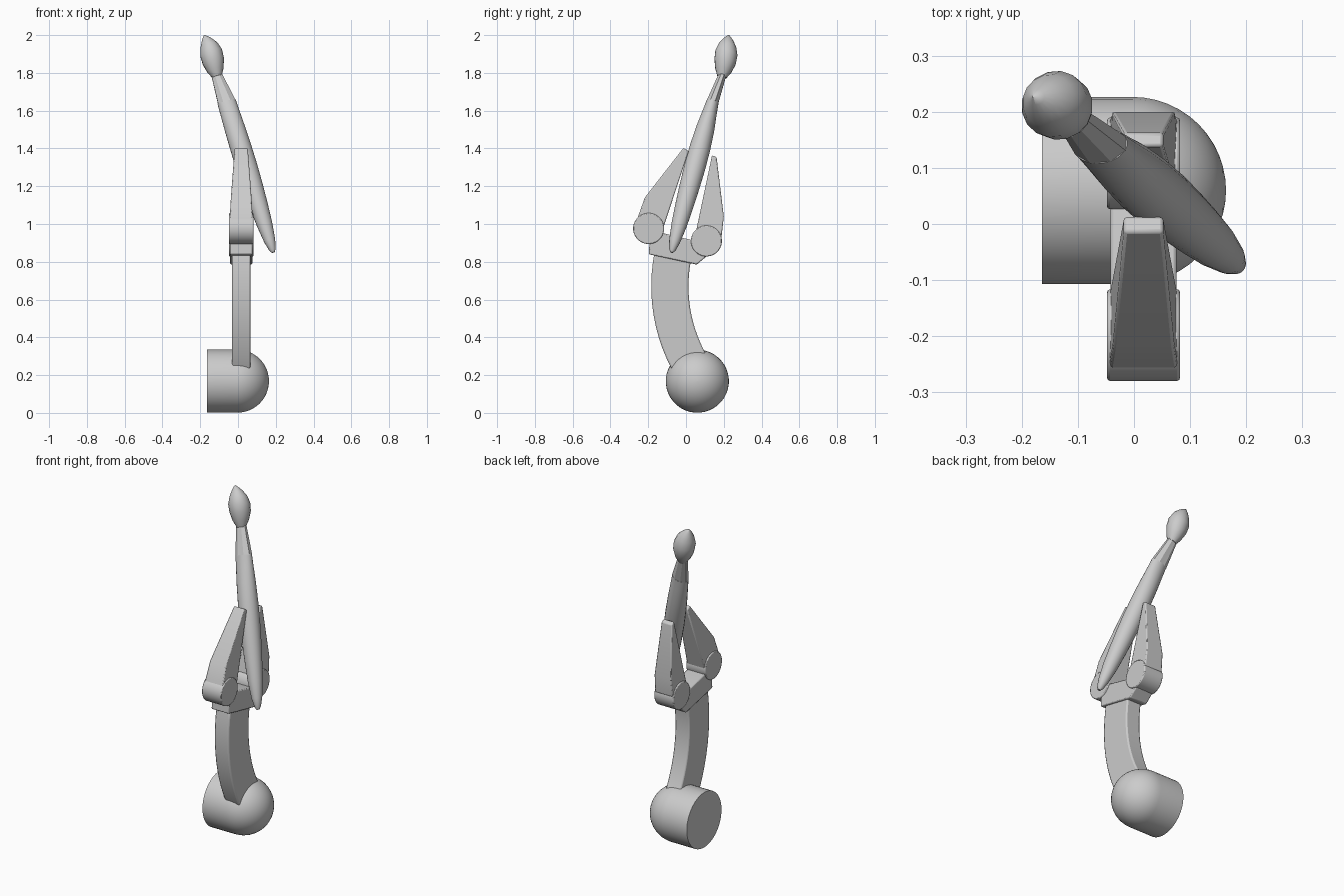
import bpy, bmesh, math
from mathutils import Vector

if "Cube" in bpy.data.objects:
    bpy.data.objects.remove(bpy.data.objects["Cube"])

CX = 0.017  # mid-plane of the arm and gripper


def finish(name, bm, bevel=0.0, segs=2, angle=35):
    bmesh.ops.recalc_face_normals(bm, faces=bm.faces)
    me = bpy.data.meshes.new(name)
    bm.to_mesh(me)
    bm.free()
    ob = bpy.data.objects.new(name, me)
    bpy.context.collection.objects.link(ob)
    if bevel:
        m = ob.modifiers.new("bevel", 'BEVEL')
        m.width, m.segments = bevel, segs
        m.limit_method, m.angle_limit = 'ANGLE', math.radians(30)
    bpy.ops.object.select_all(action='DESELECT')
    ob.select_set(True)
    bpy.context.view_layer.objects.active = ob
    bpy.ops.object.shade_smooth_by_angle(angle=math.radians(angle))
    return ob


def loft(name, rings, axis, side, n=32, **kw):
    """rings: (centre, radius along side, radius across)"""
    bm = bmesh.new()
    axis = Vector(axis).normalized()
    u = Vector(side)
    u = (u - axis * u.dot(axis)).normalized()
    v = axis.cross(u)
    prev = first = None
    for c, a, b in rings:
        ring = []
        for i in range(n):
            t = 2 * math.pi * (i + 0.5) / n
            ring.append(bm.verts.new(Vector(c) + u * a * math.cos(t) + v * b * math.sin(t)))
        if prev:
            for i in range(n):
                j = (i + 1) % n
                bm.faces.new((prev[i], prev[j], ring[j], ring[i]))
        first = first or ring
        prev = ring
    bm.faces.new(first)
    bm.faces.new(prev)
    return finish(name, bm, **kw)


def slab(name, pts, **kw):
    """side profile (y, z, half width) extruded both ways along x"""
    bm = bmesh.new()
    l = [bm.verts.new((CX - w, y, z)) for y, z, w in pts]
    r = [bm.verts.new((CX + w, y, z)) for y, z, w in pts]
    bm.faces.new(l)
    bm.faces.new(r)
    for i in range(len(pts)):
        j = (i + 1) % len(pts)
        bm.faces.new((l[i], l[j], r[j], r[i]))
    return finish(name, bm, **kw)


# Base: short drum with a domed end
R = 0.167
rings = [((-0.164, 0.06, 0.168), R, R)]
for k in range(12):
    t = math.radians(90 * k / 12)
    rings.append(((R * math.sin(t) - 0.003, 0.06, 0.168), R * math.cos(t), R * math.cos(t)))
rings.append(((R - 0.003, 0.06, 0.168), 0.002, 0.002))
loft("base_joint", rings, (1, 0, 0), (0, 1, 0), n=40)

# Forearm: circular arc band
angs = [math.radians(11 - 49 * k / 14) for k in range(15)]
arc = lambda r, a: (0.755 - r * math.cos(a), 0.67 + r * math.sin(a), 0.048)
slab("forearm", [arc(0.742, a) for a in angs] + [arc(0.939, a) for a in reversed(angs)], bevel=0.008)

# Palm bracket
slab("palm", [(y, z, 0.059) for y, z in
     [(-0.197, 0.84), (0.057, 0.785), (0.11, 0.83), (0.11, 0.9),
      (0.03, 0.915), (-0.115, 0.95), (-0.19, 0.95)]], bevel=0.006)

# Knuckles
for name, y, z in [("front_knuckle", -0.198, 0.976), ("back_knuckle", 0.108, 0.91)]:
    loft(name, [((CX + s * 0.065, y, z), 0.082, 0.082) for s in (-1, 1)],
         (1, 0, 0), (0, 1, 0), n=32, bevel=0.005)

# Tapered fingers
slab("front_finger", [(-0.272, 0.99, 0.06), (-0.25, 1.05, 0.06), (-0.218, 1.14, 0.055),
     (-0.014, 1.402, 0.035), (0.014, 1.386, 0.035), (-0.12, 0.98, 0.06)], bevel=0.006)
slab("back_finger", [(0.055, 0.97, 0.06), (0.138, 1.364, 0.035), (0.162, 1.353, 0.035),
     (0.2, 1.04, 0.057), (0.188, 0.93, 0.06), (0.1, 0.9, 0.06)], bevel=0.006)

# Paint brush, along a slanted axis
P0, P1 = Vector((0.187, -0.076, 0.85)), Vector((-0.06, 0.14, 1.645))
AX = P1 - P0


def at(z):
    return P0 + AX * ((z - P0.z) / AX.z)


handle = [(0.85, .008, .008), (0.865, .018, .018), (0.91, .03, .03), (1.0, .042, .042),
          (1.1, .049, .049), (1.2, .054, .054), (1.3, .057, .057), (1.4, .057, .056),
          (1.5, .055, .05), (1.58, .052, .04), (1.645, .05, .033)]
loft("brush_handle", [(at(z), a, b) for z, a, b in handle], AX, (1, 0, 0), n=20, angle=40)
loft("brush_ferrule", [(at(1.643), .051, .034), ((-0.113, 0.193, 1.79), .03, .022)],
     AX, (1, 0, 0), n=8, angle=20)
tip = [((-0.11, 0.19, 1.78), .026), ((-0.119, 0.198, 1.815), .045), ((-0.13, 0.207, 1.86), .059),
       ((-0.142, 0.214, 1.905), .061), ((-0.153, 0.22, 1.945), .048), ((-0.164, 0.224, 1.972), .03),
       ((-0.173, 0.226, 1.99), .014), ((-0.179, 0.227, 2.0), .002)]
loft("brush_bristles", [(c, r, r) for c, r in tip], AX, (1, 0, 0), n=16, angle=45)
